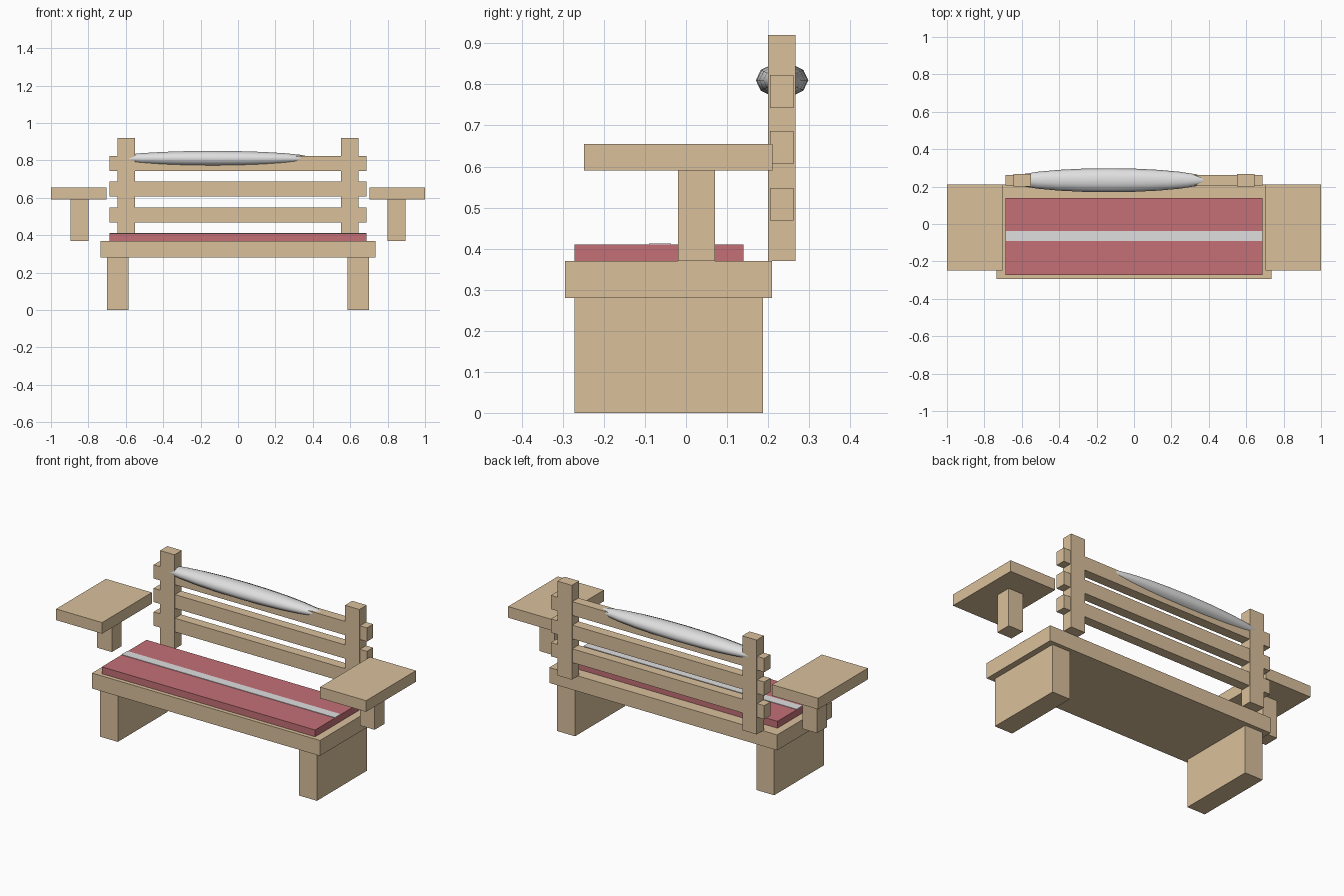
import bpy
import bmesh
from mathutils import Matrix, Vector

cube = bpy.data.objects.get("Cube")
if cube:
    bpy.data.objects.remove(cube, do_unlink=True)


def material(name, r, g, b):
    m = bpy.data.materials.new(name)
    m.use_nodes = True
    m.diffuse_color = (r, g, b, 1)
    m.node_tree.nodes["Principled BSDF"].inputs["Base Color"].default_value = (r, g, b, 1)
    return m


WOOD = material("light_wood", 0.70, 0.53, 0.33)
RED = material("dusty_red", 0.55, 0.16, 0.18)
WHITE = material("soft_white", 0.74, 0.74, 0.74)


def add_object(name, bm, mat):
    mesh = bpy.data.meshes.new(name)
    bm.to_mesh(mesh)
    bm.free()
    mesh.materials.append(mat)
    obj = bpy.data.objects.new(name, mesh)
    bpy.context.collection.objects.link(obj)
    return obj


def box(name, xs, ys, zs, mat=WOOD):
    """Box between the low and high limits on each axis."""
    low, high = (Vector(p) for p in zip(xs, ys, zs))
    bm = bmesh.new()
    bmesh.ops.create_cube(
        bm, size=1,
        matrix=Matrix.Translation((low + high) / 2) @ Matrix.Diagonal(high - low).to_4x4())
    return add_object(name, bm, mat)


def pair(name, xs, ys, zs):
    """The same box on the left (+x) and right (-x) sides."""
    box("left_" + name, xs, ys, zs)
    box("right_" + name, (-xs[1], -xs[0]), ys, zs)


# Seat, slab legs and cushion with its stripe
box("seat", (-0.735, 0.735), (-0.295, 0.21), (0.28, 0.37))
pair("leg", (0.585, 0.70), (-0.272, 0.187), (0, 0.28))
box("cushion", (-0.688, 0.688), (-0.272, 0.14), (0.37, 0.41), RED)
box("cushion_stripe", (-0.688, 0.688), (-0.09, -0.037), (0.407, 0.413), WHITE)

# Backrest
pair("back_post", (0.55, 0.643), (0.20, 0.267), (0.37, 0.92))
for i, z in enumerate((0.468, 0.606, 0.743)):
    box(f"back_slat_{i + 1}", (-0.688, 0.688), (0.205, 0.262), (z, z + 0.08))

# Armrests on their short supports
pair("armrest", (0.703, 1.0), (-0.248, 0.211), (0.59, 0.655))
pair("armrest_support", (0.80, 0.895), (-0.02, 0.071), (0.37, 0.59))

# Long bolster lying along the top slat
bm = bmesh.new()
bmesh.ops.create_uvsphere(bm, u_segments=10, v_segments=12, radius=1)
bm.transform(Matrix.Translation((-0.135, 0.234, 0.81))
             @ Matrix.Diagonal((0.536, 0.064, 0.043, 1))
             @ Matrix.Rotation(-1.5707963, 4, "Y"))
for face in bm.faces:
    face.smooth = True
add_object("bolster", bm, WHITE)
